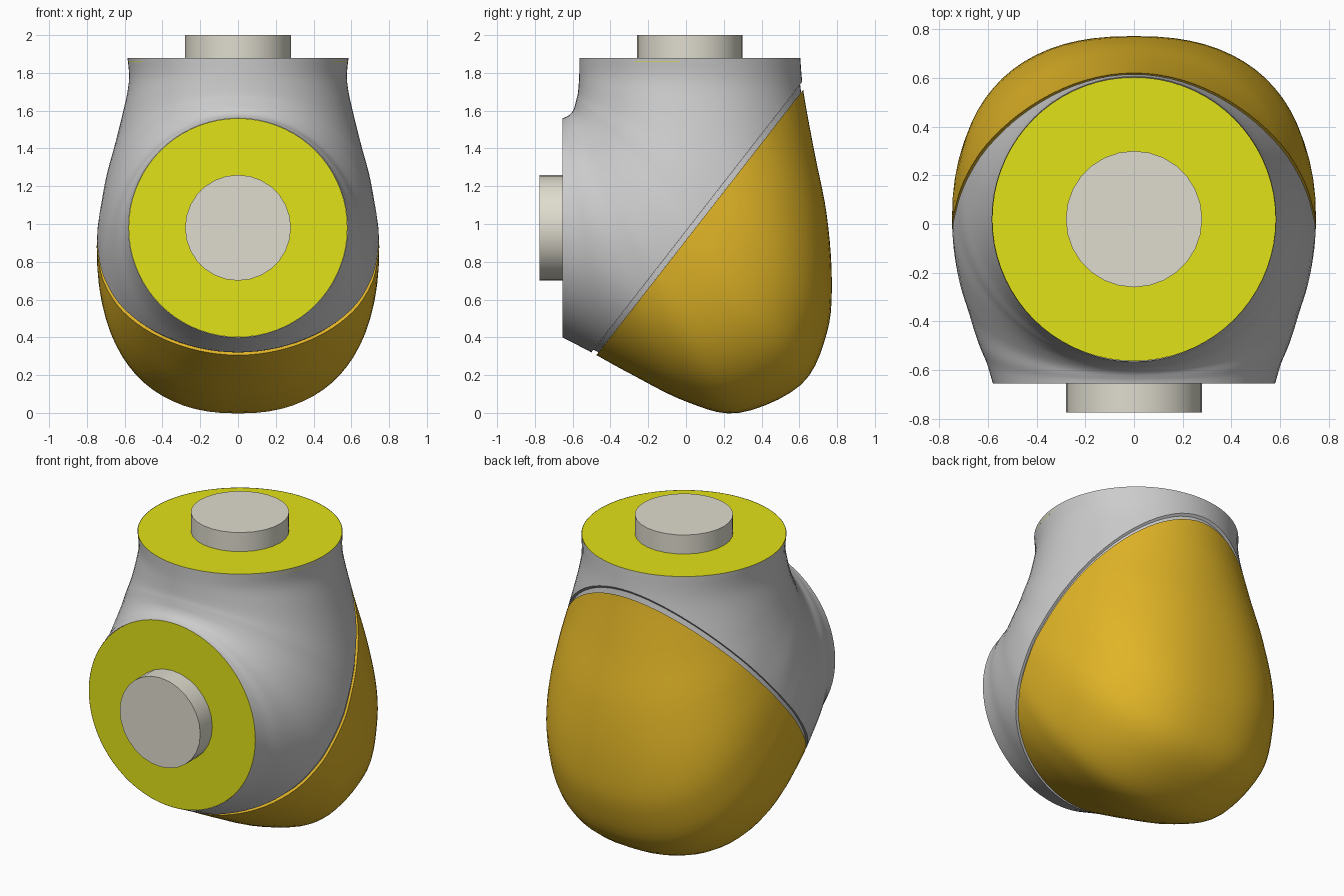
import bpy, bmesh, math
from mathutils import Vector

if "Cube" in bpy.data.objects:
    bpy.data.objects.remove(bpy.data.objects["Cube"])


def material(name, rgb):
    m = bpy.data.materials.new(name)
    m.diffuse_color = (*rgb, 1)
    m.use_nodes = True
    m.node_tree.nodes["Principled BSDF"].inputs["Base Color"].default_value = m.diffuse_color
    return m


orange = material("orange", (0.75, 0.46, 0.02))
yellow = material("yellow", (0.76, 0.76, 0.01))
beige = material("beige", (0.74, 0.72, 0.62))

# Elbow sections: inner point y,z, outer point y,z, half width, outer squareness
SECTIONS = [
    (-.565, 1.88, .605, 1.88, .585, 2.0),
    (-.565, 1.80, .622, 1.70, .578, 2.0),
    (-.568, 1.74, .680, 1.38, .615, 2.1),
    (-.573, 1.69, .745, 1.05, .660, 2.25),
    (-.580, 1.66, .772, .70, .705, 2.4),
    (-.585, 1.64, .745, .42, .730, 2.4),
    (-.592, 1.615, .610, .15, .748, 2.4),
    (-.602, 1.595, .280, .00, .728, 2.35),
    (-.615, 1.58, .000, .06, .690, 2.25),
    (-.630, 1.57, -.300, .21, .645, 2.1),
    (-.642, 1.564, -.500, .32, .605, 2.0),
    (-.655, 1.56, -.655, .40, .580, 2.0),
]
STEPS, SIDES = 5, 72


def smooth_sections():
    # Catmull-Rom interpolation between the sections
    s, out = SECTIONS, []
    for i in range(len(s) - 1):
        p0, p1, p2, p3 = s[max(i - 1, 0)], s[i], s[i + 1], s[min(i + 2, len(s) - 1)]
        for k in range(STEPS):
            t = k / STEPS
            out.append([.5 * (2 * b + (c - a) * t + (2 * a - 5 * b + 4 * c - d) * t * t
                              + (3 * b - a - 3 * c + d) * t ** 3)
                        for a, b, c, d in zip(p0, p1, p2, p3)])
    return out + [list(s[-1])]


def power(v, e):
    return math.copysign(abs(v) ** e, v) if abs(v) > 1e-9 else 0.0


def loft():
    bm = bmesh.new()
    rings = []
    for iy, iz, oy, oz, w, n in smooth_sections():
        c = Vector((0, (iy + oy) / 2, (iz + oz) / 2))
        axis = Vector((0, (oy - iy) / 2, (oz - iz) / 2))
        ring = []
        for j in range(SIDES):
            a = 2 * math.pi * j / SIDES
            e = 2 / n if math.cos(a) > 0 else 1
            ring.append(bm.verts.new(c + axis * power(math.cos(a), e)
                                     + Vector((w * power(math.sin(a), e), 0, 0))))
        rings.append(ring)
    for r, q in zip(rings, rings[1:]):
        for j in range(SIDES):
            k = (j + 1) % SIDES
            bm.faces.new((r[j], r[k], q[k], q[j]))
    return bm


def finish(bm, name, mat=None):
    bmesh.ops.recalc_face_normals(bm, faces=bm.faces)
    me = bpy.data.meshes.new(name)
    bm.to_mesh(me)
    bm.free()
    me.shade_smooth()
    me.set_sharp_from_angle(angle=math.radians(35))
    if mat:
        me.materials.append(mat)
    ob = bpy.data.objects.new(name, me)
    bpy.context.collection.objects.link(ob)
    return ob


NORMAL = Vector((0, 1.405, -1.095)).normalized()
CAP_EDGE = Vector((0, -.475, .305))
BODY_EDGE = CAP_EDGE - NORMAL * .03


def cut(bm, point, normal, fill=True):
    # Removes everything on the side the normal points to and closes the cut
    res = bmesh.ops.bisect_plane(bm, geom=bm.verts[:] + bm.edges[:] + bm.faces[:],
                                 plane_co=point, plane_no=normal, clear_outer=True)
    if fill:
        edges = [g for g in res["geom_cut"] if isinstance(g, bmesh.types.BMEdge)]
        bmesh.ops.contextual_create(bm, geom=edges)


# Grey elbow housing
bm = loft()
cut(bm, BODY_EDGE, NORMAL)
finish(bm, "elbow_housing")

# Orange cover on the outside of the bend
bm = loft()
cut(bm, CAP_EDGE, -NORMAL)
finish(bm, "rear_cover", orange)

# Recessed band in the gap between the two
bm = loft()
cut(bm, CAP_EDGE, NORMAL, False)
cut(bm, BODY_EDGE, -NORMAL, False)
mid = Vector((0, .07, 1.02))
for v in bm.verts:
    v.co = mid + (v.co - mid) * .98
finish(bm, "seam_band")


def cylinder(name, radius, start, direction, length, sides, mat):
    bm = bmesh.new()
    bmesh.ops.create_cone(bm, cap_ends=True, segments=sides, radius1=radius,
                          radius2=radius, depth=length)
    ob = finish(bm, name, mat)
    d = Vector(direction)
    ob.location = Vector(start) + d * length / 2
    ob.rotation_euler = d.to_track_quat('Z', 'Y').to_euler()


# Flange discs and shaft stubs on both openings
for side, centre, d, r in (("top", (0, .02, 1.88), (0, 0, 1), .583),
                           ("front", (0, -.655, .98), (0, -1, 0), .579)):
    c = Vector(centre)
    cylinder(side + "_flange", r, c - Vector(d) * .02, d, .02, 72, yellow)
    cylinder(side + "_shaft", .28, c, d, .12, 28, beige)
